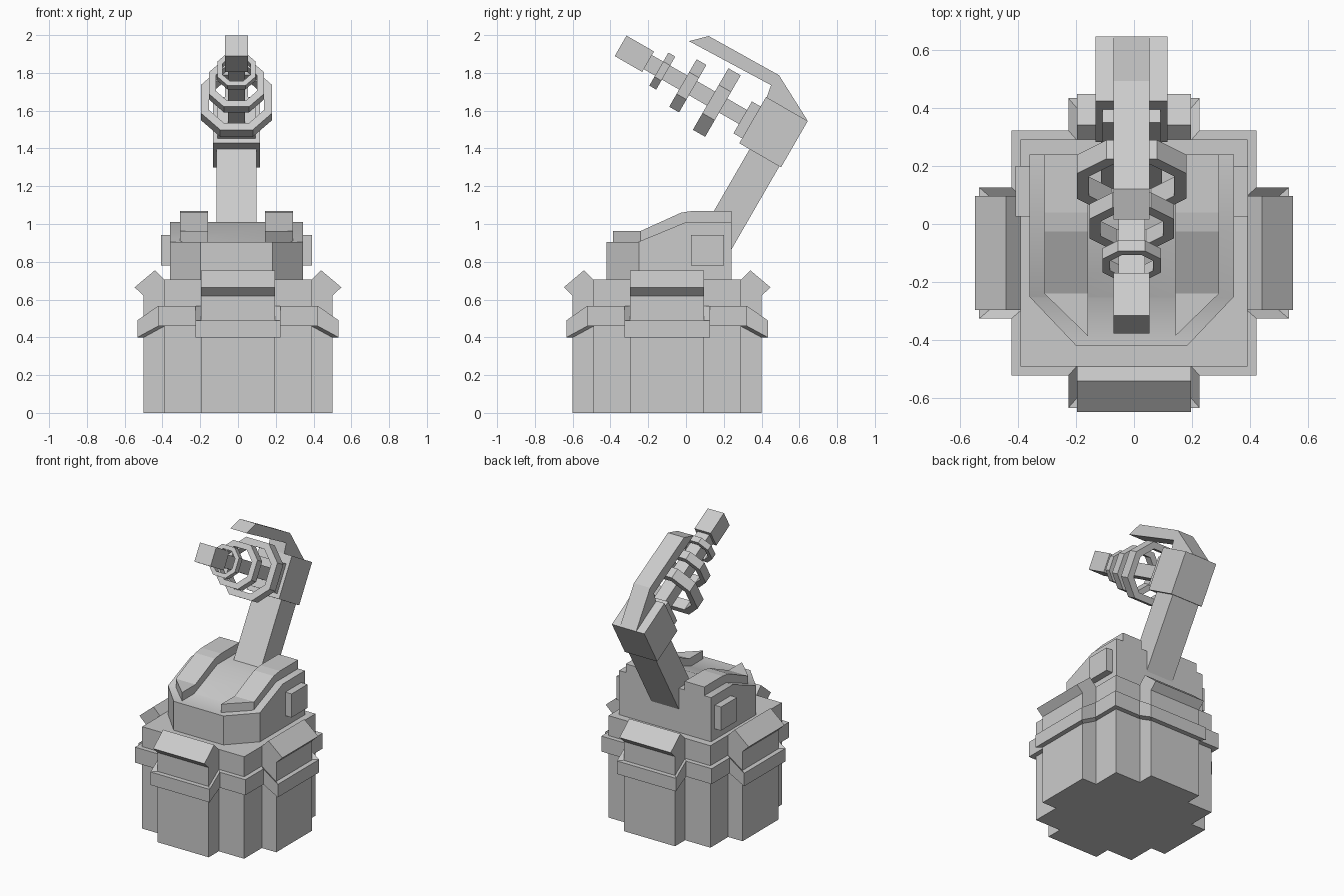
import bpy, bmesh, math
from mathutils import Matrix, Vector

if "Cube" in bpy.data.objects:
    bpy.data.objects.remove(bpy.data.objects["Cube"])

CY = -0.1      # centre of the base in y
CX = -0.008    # slight sideways offset of the upper parts


def finish(name, bm):
    bmesh.ops.recalc_face_normals(bm, faces=bm.faces)
    me = bpy.data.meshes.new(name)
    bm.to_mesh(me)
    bm.free()
    ob = bpy.data.objects.new(name, me)
    bpy.context.collection.objects.link(ob)
    return ob


def side_prism(name, profile, x0, x1, cuts=(), matrix=None):
    """Extrude a (y, z) profile from x0 to x1, then trim with (point, outward normal) planes."""
    bm = bmesh.new()
    face = bm.faces.new([bm.verts.new((x0, y, z)) for y, z in profile])
    ext = bmesh.ops.extrude_face_region(bm, geom=[face])
    bmesh.ops.translate(bm, vec=(x1 - x0, 0, 0),
                        verts=[v for v in ext["geom"] if isinstance(v, bmesh.types.BMVert)])
    for co, no in cuts:
        geom = bm.verts[:] + bm.edges[:] + bm.faces[:]
        bmesh.ops.bisect_plane(bm, geom=geom, plane_co=co, plane_no=no, clear_outer=True)
        bmesh.ops.holes_fill(bm, edges=[e for e in bm.edges if e.is_boundary])
    if matrix:
        bm.transform(matrix)
    return finish(name, bm)


def rect(a0, a1, b0, b1):
    return [(a0, b0), (a1, b0), (a1, b1), (a0, b1)]


def closed_tube(name, loops):
    """Bridge several closed loops into a solid ring."""
    bm = bmesh.new()
    rows = [[bm.verts.new(p) for p in loop] for loop in loops]
    n, m = len(rows[0]), len(rows)
    for i in range(m):
        a, b = rows[i], rows[(i + 1) % m]
        for j in range(n):
            k = (j + 1) % n
            bm.faces.new((a[j], a[k], b[k], b[j]))
    return finish(name, bm)


# Base: square core with four buttresses, each carrying a sloped awning
side_prism("base_core", rect(CY - 0.39, CY + 0.39, 0, 0.705), -0.39, 0.39)
buttress = [(-0.39, 0), (-0.5, 0), (-0.5, 0.62), (-0.39, 0.705)]
awning = [(-0.547, 0.665), (-0.5, 0.62), (-0.39, 0.705), (-0.44, 0.755)]
for i, side in enumerate(("front", "right", "back", "left")):
    m = Matrix.Translation((0, CY, 0)) @ Matrix.Rotation(i * math.pi / 2, 4, 'Z')
    side_prism("buttress_" + side, buttress, -0.196, 0.196, matrix=m)
    side_prism("awning_" + side, awning, -0.196, 0.196, matrix=m)


# Belt round the base, dipping over each buttress
def belt_loop(far, mid, near, z_far, z_mid):
    quarter = [(far, -near, z_far), (far, near, z_far), (mid, near, z_mid),
               (mid, mid, z_mid), (near, mid, z_mid)]
    return [Matrix.Rotation(i * math.pi / 2, 3, 'Z') @ Vector(p) + Vector((0, CY, 0))
            for i in range(4) for p in quarter]


outer, inner = (0.533, 0.422, 0.226), (0.48, 0.37, 0.18)
closed_tube("base_belt", [belt_loop(*outer, 0.40, 0.46), belt_loop(*outer, 0.49, 0.567),
                          belt_loop(*inner, 0.49, 0.567), belt_loop(*inner, 0.40, 0.46)])


# Turret body with chamfered front corners
def chamfer(a, b, s):
    return ((CX + s * a[0], a[1], 0), (s * (a[1] - b[1]), b[0] - a[0], 0))


body = side_prism("turret_body",
                  [(-0.42, 0.70), (0.24, 0.70), (0.24, 1.01), (0, 1.01), (-0.254, 0.905), (-0.42, 0.905)],
                  CX - 0.352, CX + 0.352,
                  [chamfer((0.352, -0.25), (0.19, -0.42), s) for s in (1, -1)])
bpy.context.view_layer.objects.active = body
body.select_set(True)
bpy.ops.object.shade_smooth_by_angle(angle=math.radians(30))
body.select_set(False)

# Raised rails and side boxes on the turret
rail = [(-0.42, 0.85), (0.24, 0.85), (0.24, 1.07), (0.04, 1.07), (-0.026, 1.06), (-0.24, 0.963), (-0.42, 0.963)]
for s, side in ((1, "right"), (-1, "left")):
    side_prism("turret_rail_" + side, rail, CX + s * 0.15, CX + s * 0.30,
               [chamfer((0.30, -0.24), (0.15, -0.386), s)])
    side_prism("turret_box_" + side, rect(0.026, 0.2, 0.78, 0.943), CX + s * 0.33, CX + s * 0.40)

# Tilted frame of the head: u points along the barrel, v along the neck
C, S = math.cos(math.radians(30)), 0.5


def tilt(u, v):
    return (0.503 - C * u + S * v, 1.30 + S * u + C * v)


def tilted_box(name, u0, u1, v0, v1, half):
    side_prism(name, [tilt(u, v) for u, v in rect(u0, u1, v0, v1)], CX - half, CX + half)


AX = 0.13  # barrel axis height in the tilted frame
tilted_box("neck", 0.01, 0.192, -0.6, 0.02, 0.105)
tilted_box("head", 0, 0.255, 0, 0.283, 0.124)
tilted_box("barrel_collar", 0.25, 0.308, 0.03, 0.225, 0.1)
tilted_box("barrel_shaft", 0.3, 0.9, AX - 0.043, AX + 0.043, 0.045)
tilted_box("barrel_tip", 0.889, 1.057, AX - 0.06, AX + 0.065, 0.062)

# Curved hood over the head
side_prism("hood", [(0.016, 1.968), (0.12, 1.995), (0.492, 1.788), (0.645, 1.545), (0.425, 1.665), (0.45, 1.735)],
           CX - 0.062, CX + 0.062)


# Octagonal rings round the barrel
def octagon(u, r):
    h = r * 0.46
    pts = [(r, -h), (r, h), (h, r), (-h, r), (-r, h), (-r, -h), (-h, -r), (h, -r)]
    return [(CX + x, *tilt(u, AX - 0.003 + v)) for x, v in pts]


for i, (u, r, wall, t) in enumerate([(0.466, 0.188, 0.042, 0.075), (0.643, 0.145, 0.037, 0.06),
                                     (0.799, 0.101, 0.027, 0.042)]):
    a, b = u - t / 2, u + t / 2
    closed_tube("barrel_ring_%d" % (i + 1),
                [octagon(a, r), octagon(b, r), octagon(b, r - wall), octagon(a, r - wall)])
